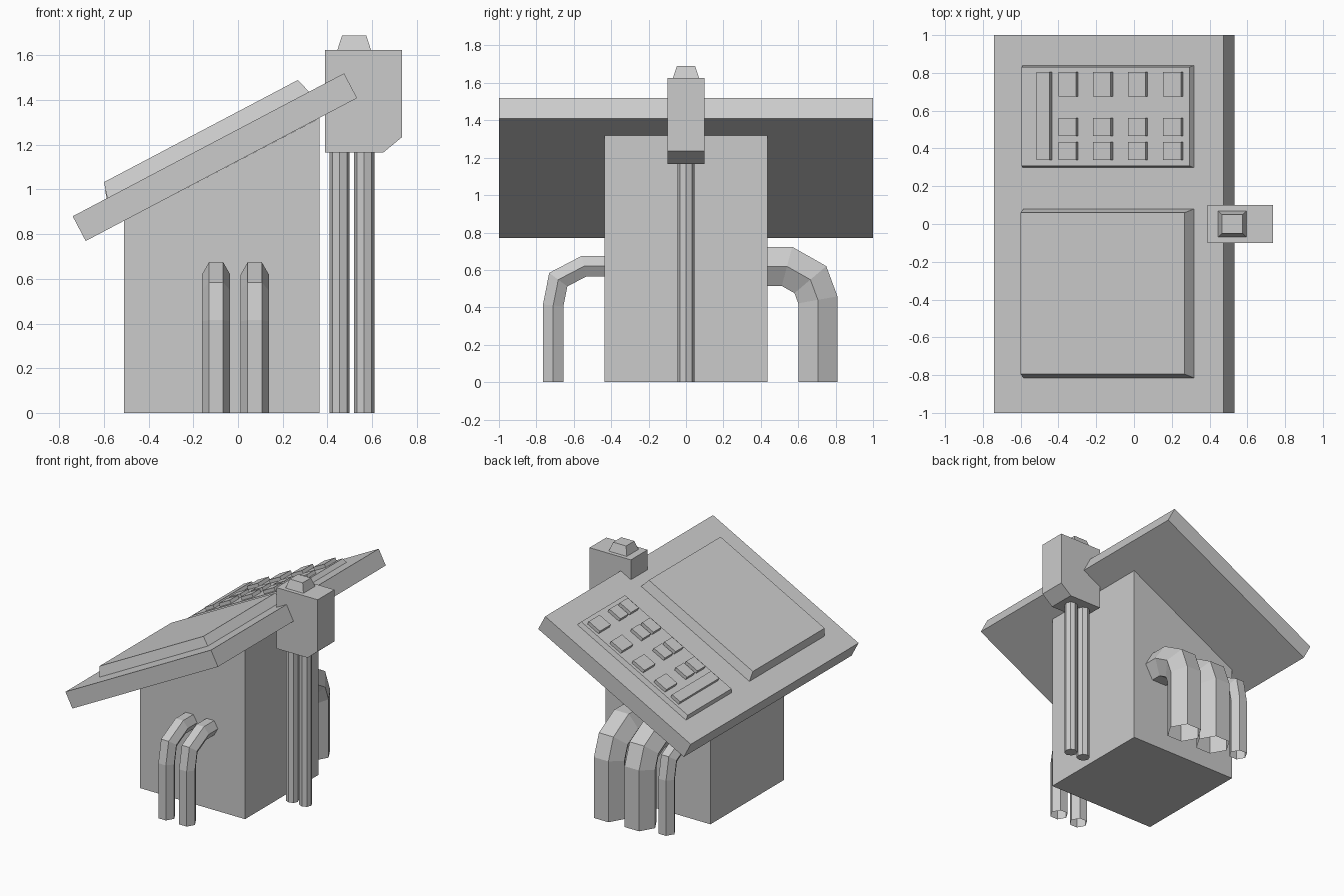
import bpy, bmesh, math
from mathutils import Matrix, Vector

if "Cube" in bpy.data.objects:
    bpy.data.objects.remove(bpy.data.objects["Cube"])

TILT = math.atan2(0.64, 1.215)
# Local frame of the sloping desk top: u up the slope, y across, n off the surface
DESK = Matrix.Translation((-0.74, 0, 0.88)) @ Matrix.Rotation(-TILT, 4, 'Y')


def finish(name, bm, matrix=None, closed=True):
    if matrix:
        bm.transform(matrix)
    bmesh.ops.recalc_face_normals(bm, faces=bm.faces)
    me = bpy.data.meshes.new(name)
    bm.to_mesh(me)
    bm.free()
    ob = bpy.data.objects.new(name, me)
    bpy.context.collection.objects.link(ob)
    return ob


def block(name, x, y, z, inset=0.0, matrix=None):
    """Box between the given ranges, its top face pulled in by inset."""
    bm = bmesh.new()
    rings = []
    for h, i in ((z[0], 0), (z[1], inset)):
        pts = ((x[0] + i, y[0] + i), (x[1] - i, y[0] + i),
               (x[1] - i, y[1] - i), (x[0] + i, y[1] - i))
        rings.append([bm.verts.new((px, py, h)) for px, py in pts])
    a, b = rings
    bm.faces.new(a)
    bm.faces.new(b)
    for k in range(4):
        j = (k + 1) % 4
        bm.faces.new((a[k], a[j], b[j], b[k]))
    return finish(name, bm, matrix)


def prism(name, profile, half_y):
    """Front-view profile (x, z) extruded across y."""
    bm = bmesh.new()
    face = bm.faces.new([bm.verts.new((x, -half_y, z)) for x, z in profile])
    ext = bmesh.ops.extrude_face_region(bm, geom=[face])
    new = [v for v in ext['geom'] if isinstance(v, bmesh.types.BMVert)]
    bmesh.ops.translate(bm, verts=new, vec=(0, 2 * half_y, 0))
    return finish(name, bm)


def hose(name, x, side, path, r, sides=6):
    """Open six-sided tube swept with mitred bends along a (y, z) path."""
    bm = bmesh.new()
    pts = [Vector((side * y, z)) for y, z in path]
    rings = []
    for i, p in enumerate(pts):
        d0 = (p - pts[i - 1]).normalized() if i else None
        d1 = (pts[i + 1] - p).normalized() if i < len(pts) - 1 else None
        d0, d1 = d0 or d1, d1 or d0
        t = (d0 + d1).normalized()
        m = Vector((-t.y, t.x)) / t.dot(d0)
        ring = []
        for k in range(sides):
            a = math.tau * k / sides
            q = p + m * r * math.sin(a)
            ring.append(bm.verts.new((x + r * math.cos(a), q.x, q.y)))
        rings.append(ring)
    for a, b in zip(rings, rings[1:]):
        for k in range(sides):
            j = (k + 1) % sides
            bm.faces.new((a[k], a[j], b[j], b[k]))
    return finish(name, bm)


# Pedestal with sloping top, and the desk slab
prism("pedestal", [(-0.51, 0), (0.365, 0), (0.365, 1.32), (-0.51, 0.86)], 0.437)
block("desk_slab", (0, 1.373), (-1, 1), (-0.125, 0), matrix=DESK)

# Raised screen and key panel
block("screen", (0.175, 1.196), (-0.815, 0.08), (0, 0.07), 0.02, DESK)
block("key_panel", (0.172, 1.196), (0.298, 0.84), (0, 0.035), 0.01, DESK)


# Keys, placed from their plan-view x range
def key(name, x0, x1, y):
    u = ((x0 + 0.768) / 0.885, (x1 + 0.756) / 0.885)
    block(name, u, y, (0.035, 0.06), matrix=DESK)


key("long_key", -0.515, -0.435, (0.34, 0.805))
for c, x in enumerate((-0.40, -0.217, -0.032, 0.155)):
    for r, y in enumerate(((0.675, 0.805), (0.465, 0.56), (0.34, 0.435))):
        key(f"key_{c}_{r}", x, x + 0.105, y)

# Rear box with chamfered lower edge and button cap
prism("rear_box", [(0.39, 1.165), (0.65, 1.165), (0.735, 1.235),
                   (0.735, 1.625), (0.39, 1.625)], 0.1)
block("box_cap", (0.445, 0.595), (-0.07, 0.07), (1.625, 1.69), 0.021)

# Two upright pipes under the box
for i, x in enumerate((0.455, 0.565)):
    bm = bmesh.new()
    bmesh.ops.create_cone(bm, cap_ends=True, segments=8, radius1=0.045,
                          radius2=0.045, depth=1.165,
                          matrix=Matrix.Translation((x, 0, 0.5825)))
    finish(f"pipe_{i}", bm)

# Bent hoses: thin pair at front, one thin and two thick at back
THIN = [(0.71, 0), (0.71, 0.41), (0.683, 0.548), (0.545, 0.62), (0.43, 0.62)]
THICK = [(0.705, 0), (0.705, 0.44), (0.665, 0.548), (0.54, 0.619), (0.43, 0.619)]
for i, x in enumerate((-0.098, 0.075)):
    hose(f"front_hose_{i}", x, -1, THIN, 0.063)
hose("back_thin_hose", -0.337, 1, THIN, 0.063)
for i, x in enumerate((-0.115, 0.141)):
    hose(f"back_thick_hose_{i}", x, 1, THICK, 0.121)
